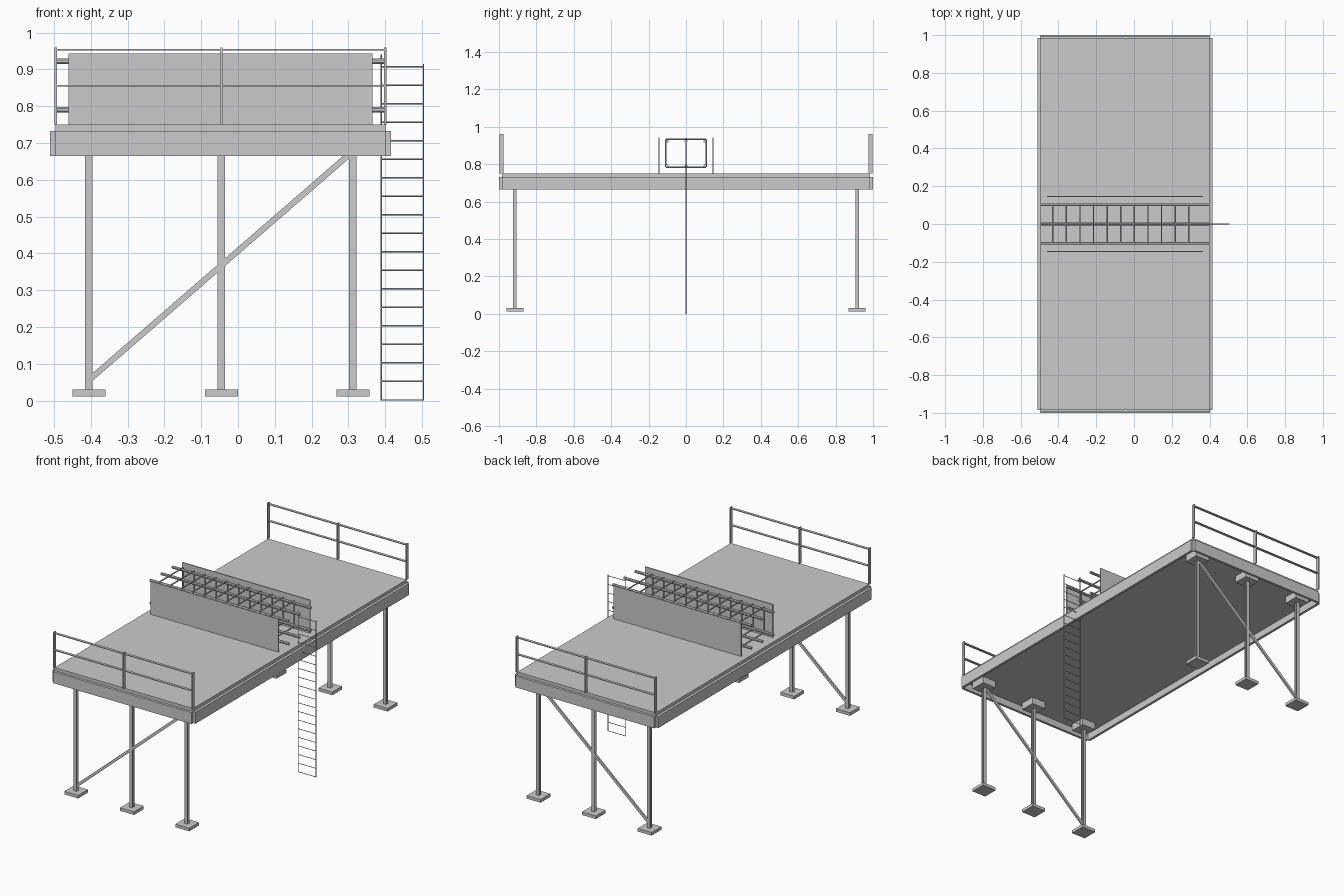
import bpy, math
from mathutils import Vector

if "Cube" in bpy.data.objects:
    bpy.data.objects.remove(bpy.data.objects["Cube"])


def mesh(name, verts, faces):
    me = bpy.data.meshes.new(name)
    me.from_pydata(verts, [], faces)
    me.update()
    ob = bpy.data.objects.new(name, me)
    bpy.context.collection.objects.link(ob)
    return ob


def boxes(name, items):
    """One object made of several boxes given as (x0, x1, y0, y1, z0, z1)."""
    verts, faces = [], []
    for x0, x1, y0, y1, z0, z1 in items:
        b = len(verts)
        verts += [(x, y, z) for z in (z0, z1) for x, y in ((x0, y0), (x1, y0), (x1, y1), (x0, y1))]
        quads = ((3, 2, 1, 0), (4, 5, 6, 7), (0, 1, 5, 4), (1, 2, 6, 5), (2, 3, 7, 6), (3, 0, 4, 7))
        faces += [tuple(b + i for i in q) for q in quads]
    return mesh(name, verts, faces)


def rods(name, segments, r, sides=6):
    """One object made of several straight round bars."""
    verts, faces = [], []
    for a, c in segments:
        a, c = Vector(a), Vector(c)
        q = (c - a).to_track_quat('Z', 'Y')
        b = len(verts)
        for p in (a, c):
            for i in range(sides):
                t = 2 * math.pi * (i + 0.5) / sides
                verts.append(p + q @ Vector((r * math.cos(t), r * math.sin(t), 0)))
        for i in range(sides):
            j = (i + 1) % sides
            faces.append((b + i, b + j, b + sides + j, b + sides + i))
        faces.append(tuple(b + i for i in reversed(range(sides))))
        faces.append(tuple(b + sides + i for i in range(sides)))
    return mesh(name, verts, faces)


X0, X1 = -0.495, 0.40
LEG_X = (-0.405, -0.045, 0.312)
BEAM_Z, SLAB_Z, DECK_Z = 0.665, 0.705, 0.75

# Deck slab and surrounding edge beams with small notched corners
boxes("deck_slab", [(X0, X1, -0.985, 0.985, SLAB_Z, DECK_Z)])
boxes("edge_beams", [
    (-0.51, X0, -0.985, 0.985, BEAM_Z, 0.732), (X1, 0.415, -0.985, 0.985, BEAM_Z, 0.732),
    (X0, X1, -1.0, -0.985, BEAM_Z, 0.732), (X0, X1, 0.985, 1.0, BEAM_Z, 0.732)])

for side, s in (("front", -1), ("back", 1)):
    y = 0.915 * s
    for i, x in enumerate(LEG_X):
        # H-section leg, foot plate and cap block
        boxes(f"{side}_leg_{i}", [
            (x - 0.01, x + 0.01, y - 0.009, y - 0.006, 0.03, BEAM_Z),
            (x - 0.01, x + 0.01, y + 0.006, y + 0.009, 0.03, BEAM_Z),
            (x - 0.002, x + 0.002, y - 0.006, y + 0.006, 0.03, BEAM_Z)])
        boxes(f"{side}_foot_{i}", [(x - 0.045, x + 0.045, y - 0.045, y + 0.045, 0.012, 0.03)])
        boxes(f"{side}_cap_{i}", [(x - 0.045, x + 0.045, y - 0.045, y + 0.045, BEAM_Z, SLAB_Z)])

    # Diagonal brace
    a, b = Vector((-0.40, y, 0.06)), Vector((0.30, y, 0.667))
    d = b - a
    h = d.length / 2
    brace = boxes(f"{side}_brace", [(-h, h, -0.005, 0.005, -0.008, 0.008)])
    brace.location = (a + b) / 2
    brace.rotation_euler[1] = -math.atan2(d.z, d.x)

    # Guard rail
    ry = 0.987 * s
    boxes(f"{side}_rail_posts", [
        (x - 0.003, x + 0.003, ry - 0.01, ry + 0.01, DECK_Z, 0.96) for x in (X0, -0.045, X1)])
    boxes(f"{side}_guard_rails", [
        (X0, X1, ry - 0.008, ry + 0.008, z - 0.002, z + 0.002) for z in (0.855, 0.953)])

    # Screen panel beside the rack
    py = 0.145 * s
    boxes(f"{side}_panel", [(-0.46, 0.365, py - 0.003, py + 0.003, DECK_Z, 0.943)])

# Rack: long chords tied together by rectangular frames
rods("rack_chords", [((X0, y, z), (X1, y, z)) for y in (-0.102, 0, 0.102) for z in (0.79, 0.922)], 0.008, 8)
Y, ZB, ZT = 0.107, 0.784, 0.933
frames = []
for k in range(11):
    x = -0.43 + 0.072 * k
    c = [(x, -Y, ZB), (x, Y, ZB), (x, Y, ZT), (x, -Y, ZT)]
    frames += [(c[i], c[(i + 1) % 4]) for i in range(4)]
rods("rack_frames", frames, 0.004)

# Access ladder
LX = (0.389, 0.504)
rods("ladder_rails", [((x, 0, 0), (x, 0, 0.94 if x < 0.4 else 0.915)) for x in LX], 0.002)
rods("ladder_rungs", [((LX[0], 0, z), (LX[1], 0, z))
                      for z in [0.002 + 0.0503 * i for i in range(19)]], 0.002)
